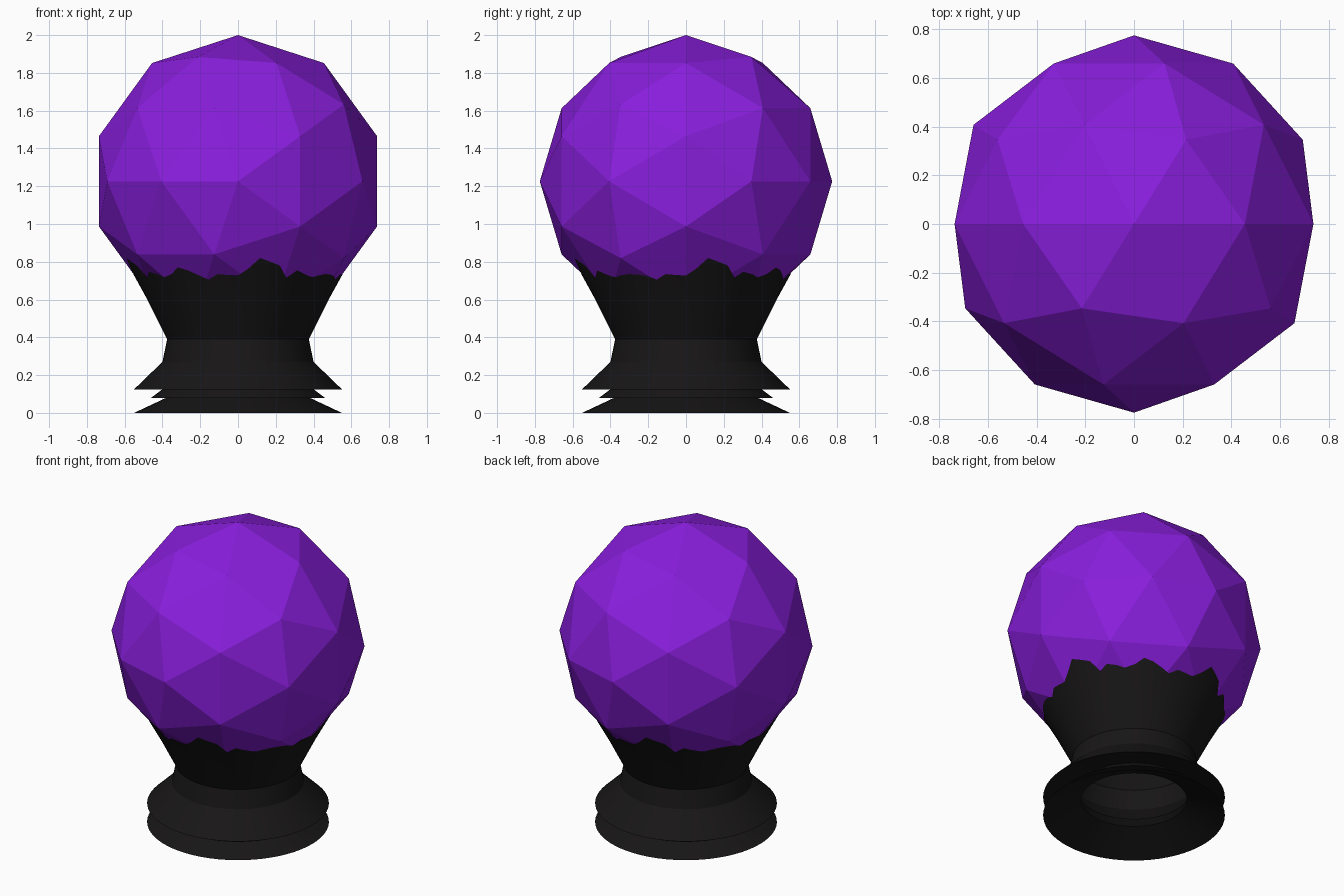
import bpy, bmesh, math

if "Cube" in bpy.data.objects:
    bpy.data.objects.remove(bpy.data.objects["Cube"])

def paint(obj, name, rgb):
    m = bpy.data.materials.new(name)
    m.diffuse_color = (*rgb, 1)
    m.use_nodes = True
    m.node_tree.nodes["Principled BSDF"].inputs["Base Color"].default_value = m.diffuse_color
    obj.data.materials.append(m)

# Faceted globe, icosphere tipped so its poles lie along y
bpy.ops.mesh.primitive_ico_sphere_add(subdivisions=2, radius=0.774,
                                      location=(0, 0, 1.226),
                                      rotation=(-math.pi / 2, 0, 0))
globe = bpy.context.object
globe.name = "globe"
paint(globe, "purple", (0.25, 0.013, 0.72))

# Hollow pedestal: lathed sheet with stacked skirts and a flared cup
SEG = 64
profile = [(0.55, 0), (0.32, 0.108), (0.46, 0.08), (0.34, 0.17), (0.55, 0.125),
           (0.40, 0.27), (0.375, 0.39), (0.48, 0.60)]
# Ragged rim heights, repeated in each quarter turn
rim = [0.727, 0.765, 0.82, 0.80, 0.78, 0.715, 0.755, 0.735,
       0.72, 0.735, 0.77, 0.755, 0.73, 0.705, 0.735, 0.73]

bm = bmesh.new()

def ring(point):
    verts = []
    for i in range(SEG):
        a = 2 * math.pi * i / SEG
        r, z = point(i)
        verts.append(bm.verts.new((r * math.sin(a), -r * math.cos(a), z)))
    return verts

def rim_point(i):
    z = rim[i % len(rim)]
    return 0.48 + 0.55 * (z - 0.60), z

rings = [ring(lambda i, p=p: p) for p in profile] + [ring(rim_point)]
for lo, hi in zip(rings, rings[1:]):
    for i in range(SEG):
        j = (i + 1) % SEG
        bm.faces.new((lo[i], lo[j], hi[j], hi[i]))

mesh = bpy.data.meshes.new("pedestal")
bm.to_mesh(mesh)
bm.free()
pedestal = bpy.data.objects.new("pedestal", mesh)
bpy.context.collection.objects.link(pedestal)
paint(pedestal, "black", (0.009, 0.008, 0.008))

bpy.ops.object.select_all(action='DESELECT')
pedestal.select_set(True)
bpy.context.view_layer.objects.active = pedestal
bpy.ops.object.shade_smooth_by_angle(angle=math.radians(20))
